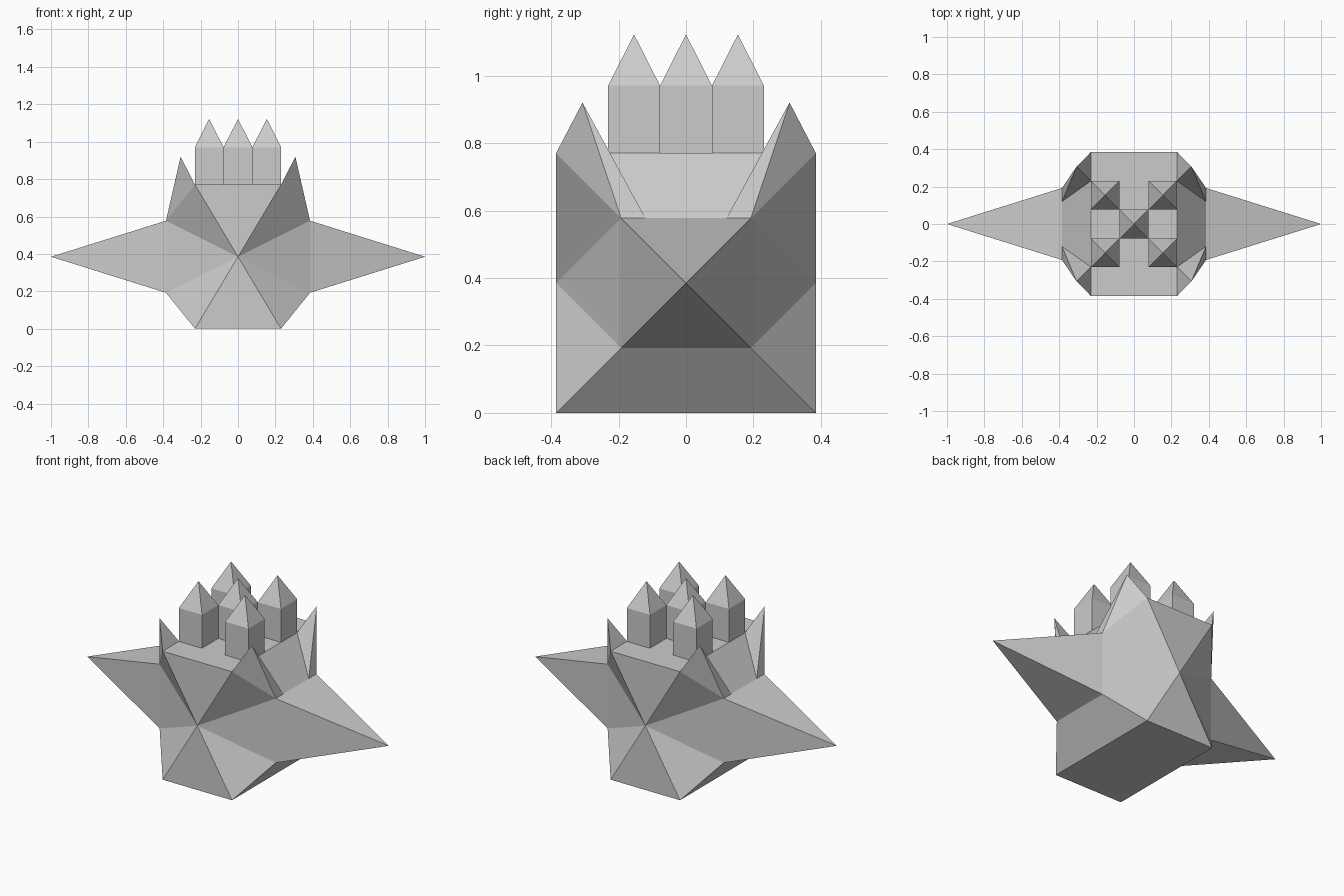
import bpy, bmesh

if "Cube" in bpy.data.objects:
    bpy.data.objects.remove(bpy.data.objects["Cube"])

H = 0.385           # half size of the body, also its mid height
A, T = 0.23, 0.77   # half width of the flat top, body height
M = 0.1925          # half size of the wing root


def make(name, verts, faces=None):
    """Mesh from points; without faces, their convex hull."""
    bm = bmesh.new()
    vs = [bm.verts.new(v) for v in verts]
    if faces:
        for f in faces:
            bm.faces.new([vs[i] for i in f])
    else:
        bmesh.ops.convex_hull(bm, input=vs)
    bmesh.ops.recalc_face_normals(bm, faces=bm.faces)
    me = bpy.data.meshes.new(name)
    bm.to_mesh(me)
    bm.free()
    ob = bpy.data.objects.new(name, me)
    bpy.context.collection.objects.link(ob)
    return ob


# Body: hexagonal rims front and back, each fanned to a centre point
rim = [(A, H, 0), (H, M, H - M), (H, M, H + M),
       (A, H, T), (-A, H, T), (-H, M, H + M), (-H, M, H - M), (-A, H, 0)]
n = len(rim)
verts = [(x, -y, z) for x, y, z in rim] + rim + [(0, -H, H), (0, H, H)]
faces = []
for i in range(n):
    j = (i + 1) % n
    faces += [(i, j, 2 * n), (j + n, i + n, 2 * n + 1)]
    if i not in (1, 5):             # wing roots stay open
        faces.append((i, i + n, j + n, j))
make("body", verts, faces)

# Side wings: long pyramids
for s, side in ((1, "right"), (-1, "left")):
    make("wing_" + side,
         [(s, 0, H)] + [(s * H, y, H + z) for y, z in ((-M, -M), (M, -M), (M, M), (-M, M))],
         [(0, 1, 2), (0, 2, 3), (0, 3, 4), (0, 4, 1)])

# Corner spikes on the shoulders
spike = [(0.307, 0.307, 0.92), (A, H, T), (H, M, H + M), (H, 0.12, H + M), (A, A, T)]
for sx in (-1, 1):
    for sy in (-1, 1):
        make("corner_spike", [(sx * x, sy * y, z) for x, y, z in spike])

# Five square towers with pointed roofs
r = 0.077
for cx, cy in ((0, 0), (-2, -2), (2, -2), (-2, 2), (2, 2)):
    ring = [(cx * r + a * r, cy * r + b * r) for a, b in ((-1, -1), (1, -1), (1, 1), (-1, 1))]
    make("tower", [(x, y, z) for z in (T, 0.97) for x, y in ring] + [(cx * r, cy * r, 1.122)])
